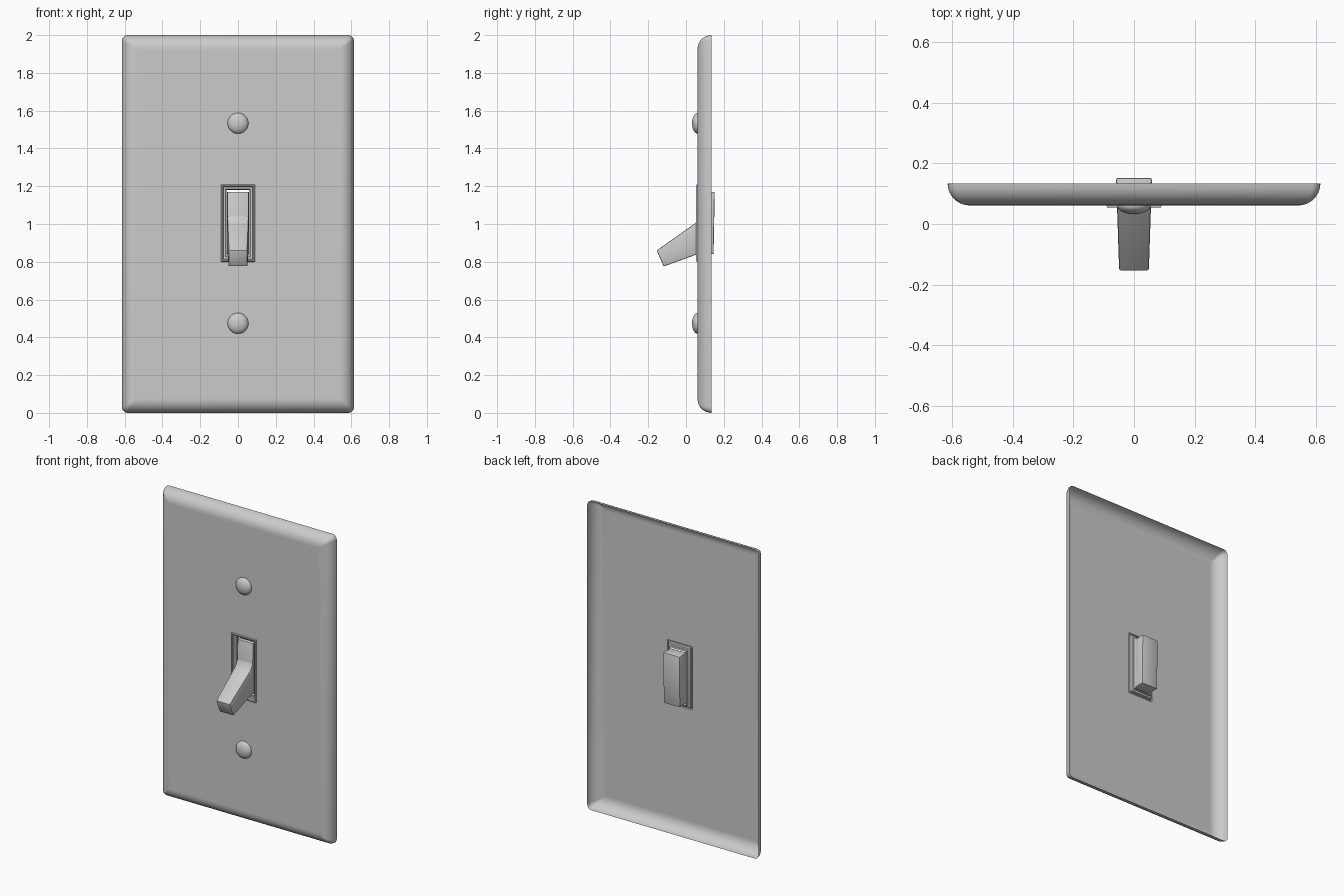
import bpy
import bmesh
from math import sin, cos, pi
from mathutils import Matrix

cube = bpy.data.objects.get("Cube")
if cube:
    bpy.data.objects.remove(cube, do_unlink=True)

grey = bpy.data.materials.new("plain_grey")
grey.use_nodes = True
grey.diffuse_color = (0.6, 0.6, 0.6, 1)
grey.node_tree.nodes["Principled BSDF"].inputs["Base Color"].default_value = (0.6, 0.6, 0.6, 1)


def finish(name, bm):
    """Turn a bmesh into a smooth-shaded object with sharp corners."""
    mesh = bpy.data.meshes.new(name)
    bm.to_mesh(mesh)
    bm.free()
    mesh.materials.append(grey)
    obj = bpy.data.objects.new(name, mesh)
    bpy.context.collection.objects.link(obj)
    bpy.ops.object.select_all(action="DESELECT")
    obj.select_set(True)
    bpy.context.view_layer.objects.active = obj
    bpy.ops.object.shade_smooth_by_angle(angle=pi / 6)
    return obj


def rect_ring(half_w, low, high, radius, y, steps=5):
    """Points of an upright rounded rectangle at depth y."""
    points = []
    for k, (sx, cz) in enumerate([(1, high), (-1, high), (-1, low), (1, low)]):
        sz = 1 if cz == high else -1
        for s in range(steps + 1):
            a = (k + s / steps) * pi / 2
            points.append((sx * (half_w - radius) + radius * cos(a), y,
                           cz - sz * radius + radius * sin(a)))
    return points


def loft(name, rings):
    """Skin consecutive rings with quads, leaving both ends open."""
    bm = bmesh.new()
    loops = [[bm.verts.new(p) for p in ring] for ring in rings]
    for a, b in zip(loops, loops[1:]):
        for i in range(len(a)):
            j = (i + 1) % len(a)
            bm.faces.new((a[i], b[i], b[j], a[j]))
    bmesh.ops.remove_doubles(bm, verts=bm.verts, dist=1e-5)
    bmesh.ops.recalc_face_normals(bm, faces=bm.faces)
    return finish(name, bm)


HALF_W, RIM_Y, FACE_Y, EDGE = 0.614, 0.134, 0.061, 0.073
OPEN_W, OPEN_LOW, OPEN_HIGH = 0.09, 0.80, 1.21

# Wall plate: hollow shell with a rolled edge and a central opening
rings = []
for k in range(8):
    a = k / 7 * pi / 2
    inset = EDGE * (1 - cos(a))
    rings.append(rect_ring(HALF_W - inset, inset, 2 - inset,
                           max(0.03 - inset * 0.5, 0), RIM_Y - EDGE * sin(a)))
inset = EDGE + 0.006
rings.append(rect_ring(HALF_W - inset, inset, 2 - inset, 0, FACE_Y))
rings.append(rect_ring(OPEN_W, OPEN_LOW, OPEN_HIGH, 0, FACE_Y))
loft("wall_plate", rings)

# Opening frame: a raised lip stepping down into the opening
steps = [(0, FACE_Y), (0.001, 0.056), (0.003, 0.054), (0.009, 0.054),
         (0.012, 0.057), (0.014, 0.07), (0.024, 0.072), (0.028, 0.076), (0.029, 0.09)]
loft("opening_frame", [rect_ring(OPEN_W - i, OPEN_LOW + i, OPEN_HIGH - i, 0, y)
                       for i, y in steps])

# Toggle: side outline given a width that narrows toward the tip
outline = [(0.152, 1.17), (0.075, 1.17), (0.07, 1.04), (0.05, 1.005),
           (-0.155, 0.86), (-0.118, 0.775), (0.06, 0.84), (0.146, 0.84)]
bm = bmesh.new()
sides = [[bm.verts.new((s * (0.054 + 0.033 * y), y, z)) for y, z in outline] for s in (-1, 1)]
for side in sides:
    bm.faces.new(side)
for i in range(len(outline)):
    j = (i + 1) % len(outline)
    bm.faces.new((sides[0][i], sides[0][j], sides[1][j], sides[1][i]))
bmesh.ops.recalc_face_normals(bm, faces=bm.faces)
bmesh.ops.bevel(bm, geom=bm.edges[:], offset=0.006, segments=2, profile=0.5, affect="EDGES")
finish("toggle_lever", bm)

# Screws: domed heads above and below the toggle
for name, z in (("upper_screw", 1.533), ("lower_screw", 0.474)):
    bm = bmesh.new()
    bmesh.ops.create_uvsphere(bm, u_segments=32, v_segments=16, radius=1)
    bmesh.ops.delete(bm, geom=[v for v in bm.verts if v.co.z < -0.01], context="VERTS")
    bm.transform(Matrix.Translation((0, FACE_Y, z)) @ Matrix.Rotation(pi / 2, 4, "X")
                 @ Matrix.Diagonal((0.055, 0.055, 0.029, 1)))
    finish(name, bm)
